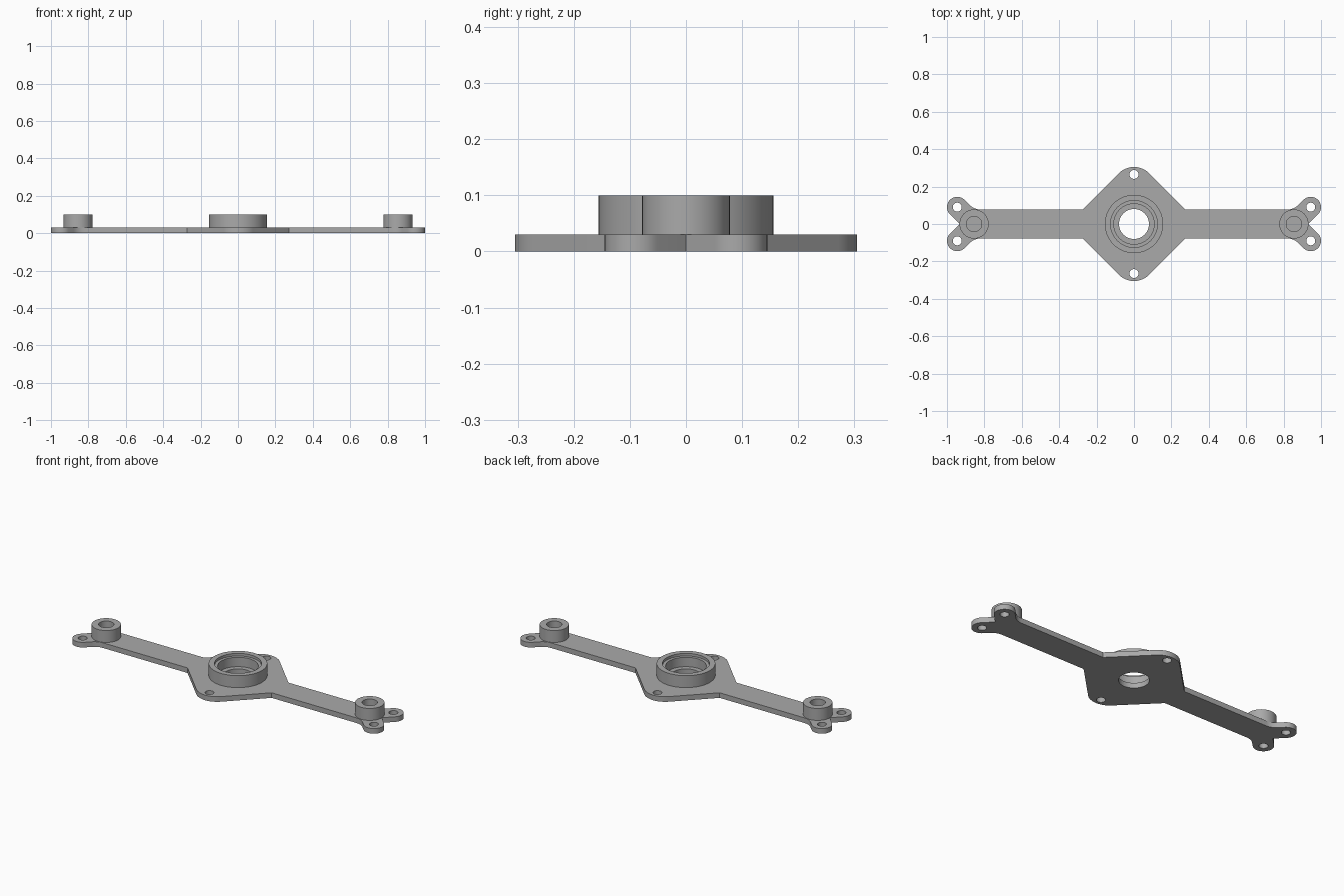
import bpy
import bmesh
from math import sin, cos, pi, radians, tan, sqrt
from mathutils import Vector

if "Cube" in bpy.data.objects:
    bpy.data.objects.remove(bpy.data.objects["Cube"], do_unlink=True)

PLATE = 0.03          # plate thickness
TOP = 0.10            # top of the bosses
ARM = 0.078           # half width of the arm
BOSS_X = 0.855        # end boss position
EAR = Vector((0.945, 0.09))
EAR_R = 0.055

grey = bpy.data.materials.new("grey_metal")
grey.use_nodes = True
colour = (0.4, 0.4, 0.4, 1)
grey.diffuse_color = colour
grey.node_tree.nodes["Principled BSDF"].inputs["Base Color"].default_value = colour


def arc(cx, cy, r, start, end, n):
    """Points along an arc, angles in degrees."""
    angles = [radians(start + (end - start) * i / n) for i in range(n + 1)]
    return [(cx + r * cos(a), cy + r * sin(a)) for a in angles]


def finish(name, bm):
    bmesh.ops.recalc_face_normals(bm, faces=bm.faces)
    mesh = bpy.data.meshes.new(name)
    bm.to_mesh(mesh)
    bm.free()
    mesh.materials.append(grey)
    obj = bpy.data.objects.new(name, mesh)
    bpy.context.collection.objects.link(obj)
    bpy.ops.object.select_all(action='DESELECT')
    obj.select_set(True)
    bpy.context.view_layer.objects.active = obj
    bpy.ops.object.shade_smooth_by_angle(angle=radians(30))
    return obj


def extrude_outline(name, loops, height):
    """Fill an outline with holes and give it thickness."""
    bm = bmesh.new()
    for loop in loops:
        verts = [bm.verts.new((x, y, 0)) for x, y in loop]
        for a, b in zip(verts, verts[1:] + verts[:1]):
            bm.edges.new((a, b))
    bmesh.ops.triangle_fill(bm, edges=bm.edges[:], use_beauty=True)
    new = bmesh.ops.extrude_face_region(bm, geom=bm.faces[:], use_keep_orig=True)
    top = [v for v in new["geom"] if isinstance(v, bmesh.types.BMVert)]
    bmesh.ops.translate(bm, verts=top, vec=(0, 0, height))
    return finish(name, bm)


def lathe(name, profile, x=0.0, steps=64):
    """Spin an (r, z) profile about a vertical axis at x."""
    bm = bmesh.new()
    verts = [bm.verts.new((r, 0, z)) for r, z in profile]
    edges = [bm.edges.new(p) for p in zip(verts, verts[1:])]
    bmesh.ops.spin(bm, geom=verts + edges, cent=(0, 0, 0), axis=(0, 0, 1),
                   angle=2 * pi, steps=steps, use_merge=True)
    bmesh.ops.remove_doubles(bm, verts=bm.verts, dist=1e-5)
    obj = finish(name, bm)
    obj.location.x = x
    return obj


# Plate outline, one quarter from the end notch round to the diamond tip
notch = (EAR.x - EAR.y + EAR_R * sqrt(2), 0)
fillet_r = 0.08
joint_x = EAR.x - EAR.y - EAR_R * sqrt(2) + ARM
fillet_x = joint_x - fillet_r * tan(pi / 8)
quarter = [notch]
quarter += arc(EAR.x, EAR.y, EAR_R, -45, 135, 20)
quarter += arc(fillet_x, ARM + fillet_r, fillet_r, -45, -90, 6)
quarter += [(0.273, ARM)]
quarter += arc(0, 0.192, 0.113, 45, 90, 10)

# Mirror the quarter to the full outline
half = quarter + [(-x, y) for x, y in reversed(quarter[:-1])]
outline = half + [(x, -y) for x, y in reversed(half[1:-1])]


def hole(x, y, r, n=32):
    return arc(x, y, r, 0, 360, n)[:-1]


holes = [hole(0, 0, 0.08, 64), hole(0, 0.265, 0.024), hole(0, -0.265, 0.024)]
holes += [hole(sx * EAR.x, sy * EAR.y, 0.024) for sx in (1, -1) for sy in (1, -1)]
extrude_outline("mounting_plate", [outline] + holes, PLATE)

# Central stepped bearing ring
lathe("centre_ring", [(0.156, PLATE), (0.156, TOP), (0.125, TOP),
                      (0.125, 0.085), (0.108, 0.085), (0.108, PLATE)])

# End bosses with blind holes
for side, sx in (("left", 1), ("right", -1)):
    lathe(side + "_boss", [(0.078, PLATE), (0.078, TOP), (0.041, TOP), (0.041, PLATE)],
          sx * BOSS_X, 48)
